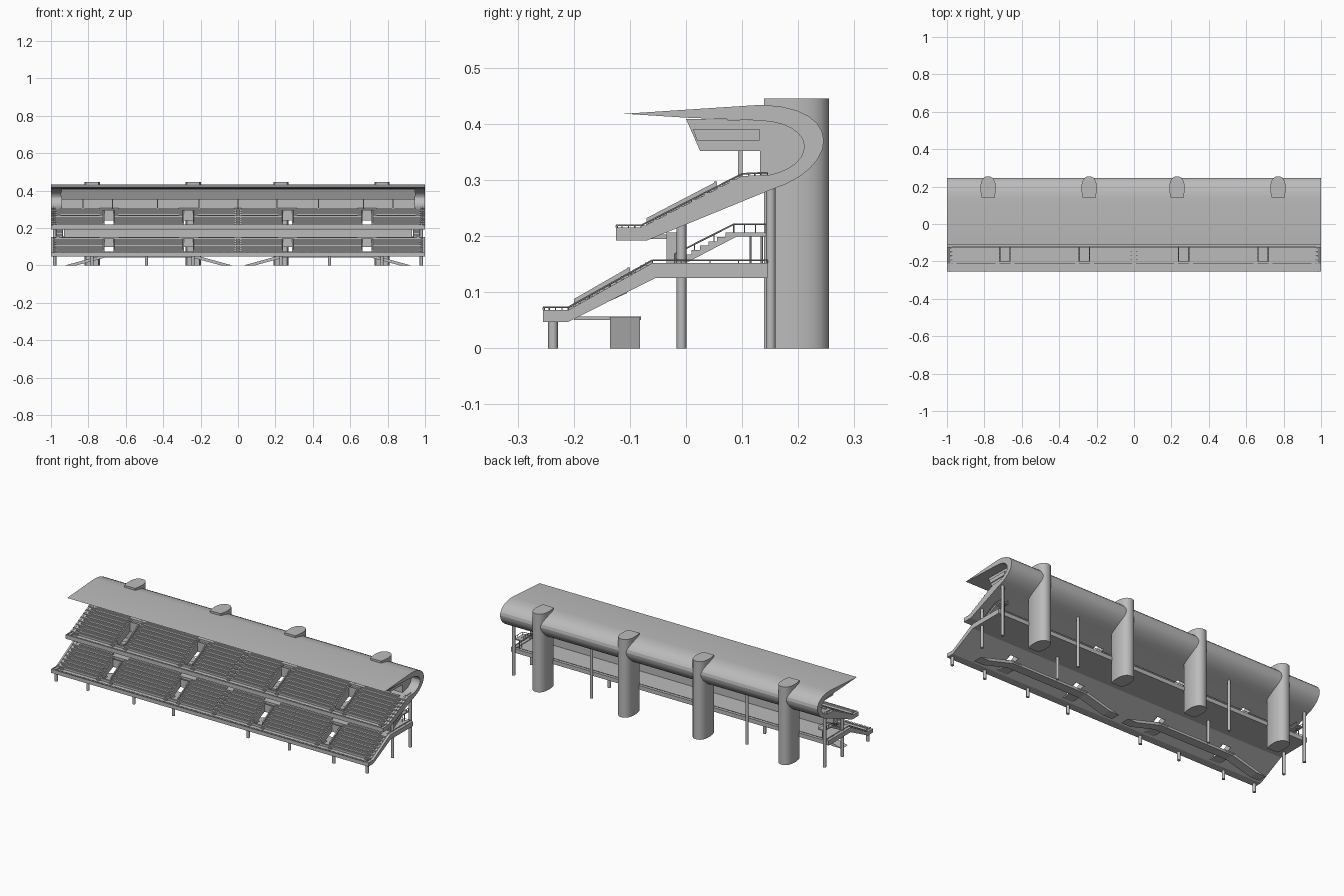
import bpy, bmesh, math
from mathutils import Vector

if "Cube" in bpy.data.objects:
    bpy.data.objects.remove(bpy.data.objects["Cube"], do_unlink=True)

concrete = bpy.data.materials.new("concrete_grey")
concrete.use_nodes = True
GREY = (0.5, 0.5, 0.5, 1)
concrete.diffuse_color = GREY
concrete.node_tree.nodes["Principled BSDF"].inputs["Base Color"].default_value = GREY


def finish(name, bm, smooth=False):
    bmesh.ops.recalc_face_normals(bm, faces=bm.faces)
    mesh = bpy.data.meshes.new(name)
    bm.to_mesh(mesh)
    bm.free()
    mesh.materials.append(concrete)
    ob = bpy.data.objects.new(name, mesh)
    bpy.context.collection.objects.link(ob)
    if smooth:
        bpy.ops.object.select_all(action="DESELECT")
        ob.select_set(True)
        bpy.context.view_layer.objects.active = ob
        bpy.ops.object.shade_smooth_by_angle(angle=math.radians(30))
    return ob


def add_prism(bm, outline, a, b, axis="x"):
    """Extrude a 2D outline from a to b along one axis."""
    place = {"x": lambda p, t: (t, p[0], p[1]),
             "y": lambda p, t: (p[0], t, p[1]),
             "z": lambda p, t: (p[0], p[1], t)}[axis]
    ends = [[bm.verts.new(place(p, t)) for p in outline] for t in (a, b)]
    for ring in ends:
        bm.faces.new(ring)
    n = len(outline)
    for i in range(n):
        j = (i + 1) % n
        bm.faces.new((ends[0][i], ends[0][j], ends[1][j], ends[1][i]))


def add_box(bm, x, y, z):
    add_prism(bm, [(x[0], y[0]), (x[1], y[0]), (x[1], y[1]), (x[0], y[1])], z[0], z[1], "z")


def add_rod(bm, p, q, r, sides=6):
    p, q = Vector(p), Vector(q)
    d = q - p
    rot = d.to_track_quat("Z", "Y").to_matrix().to_4x4()
    rot.translation = (p + q) / 2
    bmesh.ops.create_cone(bm, cap_ends=True, segments=sides, radius1=r, radius2=r,
                          depth=d.length, matrix=rot)


def bezier(p0, p1, p2, p3, n=12):
    return [tuple((1-t)**3*a + 3*t*(1-t)**2*b + 3*t*t*(1-t)*c + t**3*d
                  for a, b, c, d in zip(p0, p1, p2, p3))
            for t in (i / n for i in range(n + 1))]


def prism(name, outline, a, b, axis="x", smooth=False):
    bm = bmesh.new()
    add_prism(bm, outline, a, b, axis)
    return finish(name, bm, smooth)


DOORS = (-0.69, -0.265, 0.265, 0.69)
PILLARS = (-0.98, -0.49, 0.49, 0.98)
TOWERS = (-0.78, -0.24, 0.23, 0.77)
BLOCKS = ((-0.95, -0.74), (-0.64, -0.315), (-0.215, -0.02),
          (0.02, 0.215), (0.315, 0.64), (0.74, 0.95))
AISLES = (-0.96, -0.73, -0.65, -0.305, -0.225, 0, 0.225, 0.305, 0.65, 0.73, 0.96)


def steps(start, end, n):
    """Stair outline from start up to end."""
    d, h = (end[0] - start[0]) / n, (end[1] - start[1]) / n
    pts = []
    for i in range(n):
        y, z = start[0] + i * d, start[1] + i * h
        pts += [(y, z), (y, z + h)]
    return pts + [end]


def cut_doors(ob, y0, y1, z0, z1):
    """Cut the stairway openings and bake the result."""
    bm = bmesh.new()
    for x in DOORS:
        add_box(bm, (x - 0.025, x + 0.025), (y0, y1), (z0, z1))
    cutter = finish("opening_cutter", bm)
    cutter.hide_render = True
    mod = ob.modifiers.new("openings", "BOOLEAN")
    mod.operation, mod.solver, mod.object = "DIFFERENCE", "EXACT", cutter
    bpy.context.view_layer.update()
    baked = bpy.data.meshes.new_from_object(ob.evaluated_get(bpy.context.evaluated_depsgraph_get()))
    ob.modifiers.clear()
    ob.data = baked
    bpy.data.objects.remove(cutter, do_unlink=True)


def fit_tier(label, start, end, n, gap):
    """Benches, aisle half steps and opening surrounds on one tier."""
    d, h = (end[0] - start[0]) / n, (end[1] - start[1]) / n
    seats, stairs, walls = bmesh.new(), bmesh.new(), bmesh.new()
    for i in range(n):
        y, z = start[0] + i * d, start[1] + i * h
        for b in BLOCKS:
            add_box(seats, b, (y + d * 0.4, y + d), (z + h, z + h + 0.005))
        for x in AISLES:
            add_box(stairs, (x - 0.01, x + 0.01), (y - d * 0.45, y), (z, z + h * 0.5))
    slope = h / d
    for x in DOORS:
        for s in (-1, 1):
            zs = [start[1] + max(0, (y - start[0]) * slope) for y in gap]
            add_prism(walls, [(gap[0], zs[0] - 0.012), (gap[1], zs[1] - 0.024),
                              (gap[1], zs[1] + 0.02), (gap[0], zs[0] + 0.02)],
                      x + s * 0.025, x + s * 0.031)
        add_box(walls, (x - 0.031, x + 0.031), (gap[1], gap[1] + 0.005),
                (zs[1] - 0.005, zs[1] + 0.022))
    finish(label + "_benches", seats)
    finish(label + "_aisle_steps", stairs)
    finish(label + "_opening_walls", walls)


# Lower tier with rear concourse
L0, L1 = (-0.21, 0.062), (-0.06, 0.148)
low_base = [(0.145, 0.125), (-0.055, 0.125), (-0.21, 0.047), (-0.255, 0.047)]
lower = prism("lower_tier", [(-0.255, 0.062)] + steps(L0, L1, 7) + [(0.145, 0.148)] + low_base, -0.985, 0.985)
cut_doors(lower, -0.2, -0.105, 0.02, 0.14)
fit_tier("lower", L0, L1, 7, (-0.2, -0.105))

# Upper tier sweeping round into the roof
U0, U1 = (-0.08, 0.207), (0.1, 0.301)
outer = bezier((0.135, 0.434), (0.285, 0.43), (0.275, 0.32), (0.15, 0.282))
inner = bezier((0.145, 0.308), (0.235, 0.325), (0.235, 0.402), (0.13, 0.406))
up_base = [(-0.07, 0.192), (-0.125, 0.192)]
shell = prism("upper_tier_and_roof",
              [(-0.125, 0.207)] + steps(U0, U1, 8) + inner + [(0, 0.411), (-0.11, 0.418)] + outer + up_base,
              -1, 1)
cut_doors(shell, -0.07, 0.05, 0.15, 0.33)
bpy.ops.object.select_all(action="DESELECT")
shell.select_set(True)
bpy.context.view_layer.objects.active = shell
bpy.ops.object.shade_smooth_by_angle(angle=math.radians(20))
fit_tier("upper", U0, U1, 8, (-0.07, 0.05))

# Side and front parapets with handrails
low_edge = [(-0.255, 0.068), (-0.21, 0.068), (-0.06, 0.152), (0.145, 0.152)]
up_edge = [(-0.125, 0.215), (-0.08, 0.215), (0.1, 0.307), (0.145, 0.309)]
parapet, rails = bmesh.new(), bmesh.new()
for s in (-1, 1):
    add_prism(parapet, low_edge + low_base, s * 0.975, s)
    add_prism(parapet, up_edge + [(0.15, 0.282)] + up_base, s * 0.975, s)
    for edge, lift in ((low_edge, 0.005), (up_edge, 0.004)):
        pts = [(s * 0.988, y, z + lift) for y, z in edge]
        for p, q in zip(pts, pts[1:]):
            add_rod(rails, p, q, 0.0015)
            for k in range(5):
                foot = Vector(p).lerp(Vector(q), k / 4)
                add_rod(rails, foot - Vector((0, 0, lift)), foot, 0.001, 4)
add_box(parapet, (-1, 1), (-0.255, -0.249), (0.047, 0.068))
add_box(parapet, (-1, 1), (-0.125, -0.119), (0.192, 0.215))
finish("parapets", parapet)
for y, z in ((-0.252, 0.073), (-0.122, 0.218)):
    add_rod(rails, (-0.99, y, z), (0.99, y, z), 0.0012)
    for i in range(41):
        add_rod(rails, (-0.98 + i * 0.049, y, z - 0.006), (-0.98 + i * 0.049, y, z), 0.001, 4)
finish("handrails", rails)

# Opening floors and entrance ramps
floors = bmesh.new()
for x in DOORS:
    add_box(floors, (x - 0.031, x + 0.031), (-0.2, -0.08), (0.05, 0.057))
    add_box(floors, (x - 0.031, x + 0.031), (-0.07, 0.0), (0.195, 0.203))
finish("opening_floors", floors)
ramp = [(-0.925, 0), (-0.72, 0.056), (-0.235, 0.056), (-0.03, 0),
        (-0.09, 0), (-0.245, 0.042), (-0.71, 0.042), (-0.865, 0)]
for side, s in (("right", 1), ("left", -1)):
    prism(side + "_entrance_ramp", [(s * x, z) for x, z in ramp], -0.135, -0.082, "y")

# Concourse wall, end stairs and landings
prism("concourse_wall", [(-0.035, 0.15), (0, 0.15), (0, 0.206), (-0.035, 0.206)], -0.93, 0.93)
stair, guard = bmesh.new(), bmesh.new()
for s in (-1, 1):
    add_prism(stair, steps((-0.02, 0.152), (0.085, 0.206), 7) + [(0.145, 0.206), (0.145, 0.199), (0.09, 0.199), (0, 0.152)],
              s * 0.935, s * 0.975)
    for x in (0.937, 0.973):
        path = [(s * x, -0.02, 0.168), (s * x, 0.085, 0.221), (s * x, 0.143, 0.221)]
        for p, q in zip(path, path[1:]):
            add_rod(guard, p, q, 0.0015)
            for k in range(4):
                top = Vector(p).lerp(Vector(q), k / 3)
                add_rod(guard, top - Vector((0, 0, 0.016)), top, 0.001, 4)
    for y in (0.115, 0.135):
        add_rod(guard, (s * 0.955, y, 0.15), (s * 0.955, y, 0.2), 0.002)
finish("end_stairs", stair)
add_rod(guard, (-0.99, 0.142, 0.157), (0.99, 0.142, 0.157), 0.0015)
finish("concourse_rails", guard)

# Cabin hung under the roof, with posts and side trim
prism("cabin", [(0, 0.409), (0.025, 0.352), (0.132, 0.352), (0.132, 0.303)] + inner, -0.945, 0.945)
trim = bmesh.new()
for s in (-1, 1):
    add_prism(trim, [(0.012, 0.391), (0.02, 0.37), (0.131, 0.37), (0.131, 0.391)], s * 0.945, s * 0.95)
finish("cabin_side_windows", trim)
posts = bmesh.new()
for x in (0, 0.21, 0.43, 0.67, 0.83):
    for s in ((-1, 1) if x else (1,)):
        add_box(posts, (s * x - 0.003, s * x + 0.003), (0.093, 0.101), (0.3, 0.353))
finish("cabin_posts", posts)

# Round pillars
pillars = bmesh.new()
for x in PILLARS + TOWERS:
    add_rod(pillars, (x, -0.237, 0), (x, -0.237, 0.055), 0.0085, 16)
for x in PILLARS:
    add_rod(pillars, (x, -0.008, 0), (x, -0.008, 0.222), 0.0085, 16)
    add_rod(pillars, (x, 0.151, 0), (x, 0.151, 0.288), 0.0085, 16)
finish("pillars", pillars, True)

# Rear towers with a rounded back
half = bezier((0.033, 0.139), (0.048, 0.19), (0.045, 0.255), (0, 0.255), 10)
for i, x in enumerate(TOWERS):
    outline = half + [(-a, b) for a, b in reversed(half[:-1])]
    prism("rear_tower_%d" % (i + 1), [(x + a, b) for a, b in outline], 0, 0.445, "z", True)
